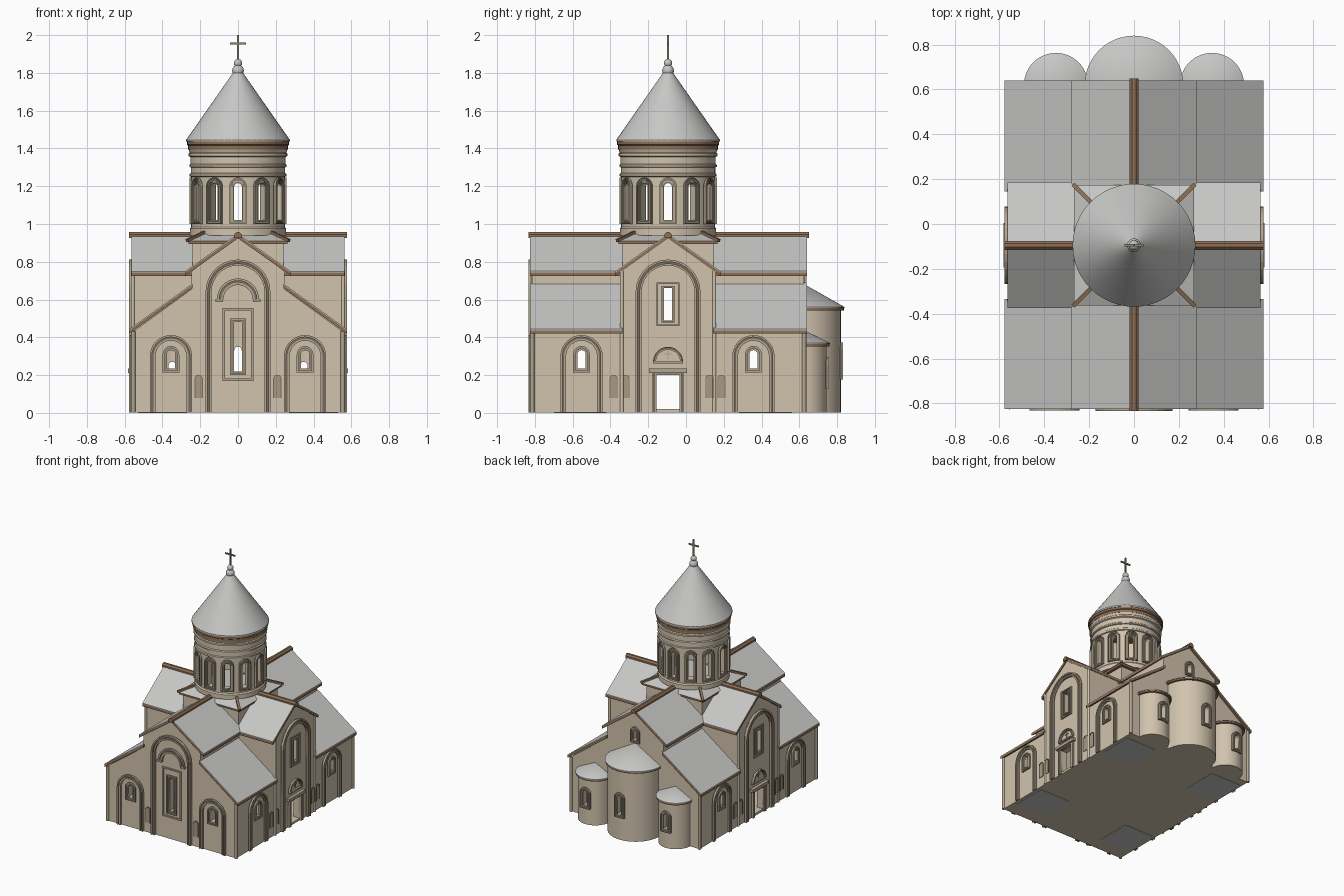
import bpy, bmesh
from math import sin, cos, pi
from mathutils import Matrix, Vector

if "Cube" in bpy.data.objects:
    bpy.data.objects.remove(bpy.data.objects["Cube"])


def material(name, r, g, b):
    m = bpy.data.materials.new(name)
    m.use_nodes = True
    m.diffuse_color = (r, g, b, 1)
    m.node_tree.nodes["Principled BSDF"].inputs["Base Color"].default_value = (r, g, b, 1)
    return m


STONE = material("warm stone", .64, .55, .42)
TRIM = material("carved trim", .45, .38, .28)
GROOVE = material("dark groove", .18, .15, .11)
NICHE = material("niche stone", .38, .32, .24)
ROOF = material("grey roof", .57, .57, .56)
WOOD = material("brown edging", .27, .16, .09)
BRASS = material("cross metal", .30, .24, .16)

ID = Matrix.Identity(4)
CY = -.095          # centre of the crossing
FRONT, BACK, SIDE = -.815, .625, .555


def finish(name, bm, mat, M=ID, smooth=False):
    bmesh.ops.recalc_face_normals(bm, faces=bm.faces[:])
    bm.transform(M)
    me = bpy.data.meshes.new(name)
    bm.to_mesh(me)
    bm.free()
    me.materials.append(mat)
    ob = bpy.data.objects.new(name, me)
    bpy.context.collection.objects.link(ob)
    if smooth:
        bpy.ops.object.select_all(action='DESELECT')
        ob.select_set(True)
        bpy.context.view_layer.objects.active = ob
        bpy.ops.object.shade_smooth_by_angle(angle=.6)
    return ob


def place(x, y, angle=0):
    return Matrix.Translation((x, y, 0)) @ Matrix.Rotation(angle, 4, 'Z')


def prism(name, pts, y0, y1, mat, M=ID):
    """Extrude an (x, z) outline from y0 to y1."""
    bm = bmesh.new()
    f = bm.faces.new([bm.verts.new((x, y0, z)) for x, z in pts])
    ext = bmesh.ops.extrude_face_region(bm, geom=[f])["geom"]
    bmesh.ops.translate(bm, vec=(0, y1 - y0, 0),
                        verts=[v for v in ext if isinstance(v, bmesh.types.BMVert)])
    return finish(name, bm, mat, M)


def lathe(name, pts, mat, x=0, y=CY, closed=False, steps=48):
    bm = bmesh.new()
    vs = [bm.verts.new((r, 0, z)) for r, z in pts]
    es = [bm.edges.new(p) for p in zip(vs, vs[1:])]
    if closed:
        es.append(bm.edges.new((vs[-1], vs[0])))
    bmesh.ops.spin(bm, geom=vs + es, cent=(0, 0, 0), axis=(0, 0, 1), angle=2 * pi, steps=steps)
    bmesh.ops.remove_doubles(bm, verts=bm.verts[:], dist=1e-5)
    return finish(name, bm, mat, place(x, y), True)


def drum_solid(name, r, z0, z1, mat, x=0, y=CY, steps=48):
    return lathe(name, [(0, z0), (r, z0), (r, z1), (0, z1)], mat, x, y, steps=steps)


def rect(r, z0, z1):
    return [(r, z0), (r, z1), (-r, z1), (-r, z0)]


def arch(r, z0, spring, n=14):
    arc = [(r * cos(pi * i / n), spring + r * sin(pi * i / n)) for i in range(n + 1)]
    return arc if spring == z0 else [(r, z0)] + arc + [(-r, z0)]


def band(name, M, outer, inner, depth, mat, closed=False):
    """Raised strip between two outlines lying on a wall."""
    bm = bmesh.new()
    rings = [[bm.verts.new((x, y, z)) for x, z in pts]
             for pts, y in ((outer, -depth), (inner, -depth), (inner, .01), (outer, .01))]
    n = len(outer)
    for i in range(n if closed else n - 1):
        j = (i + 1) % n
        for k in range(4):
            a, b = rings[k], rings[(k + 1) % 4]
            bm.faces.new((a[i], a[j], b[j], b[i]))
    if not closed:
        for i in (0, n - 1):
            bm.faces.new([r[i] for r in rings])
    return finish(name, bm, mat, M)


def moulding(name, M, r, z0, spring, w, closed=False, depth=.016, shape=arch):
    """Double rounded moulding with a dark groove between the two ribs."""
    def line(t):
        top = spring if shape is arch else spring - t
        return shape(r - t, z0 + (t if closed else 0), top)
    band(name + "_groove", M, line(0), line(w), depth * .4, GROOVE, closed)
    band(name + "_outer_rib", M, line(0), line(w * .36), depth, TRIM, closed)
    band(name + "_inner_rib", M, line(w * .64), line(w), depth * .85, TRIM, closed)


def boolean(ob, other, op='DIFFERENCE'):
    mod = ob.modifiers.new("cut", 'BOOLEAN')
    mod.operation, mod.solver, mod.object = op, 'EXACT', other
    dep = bpy.context.evaluated_depsgraph_get()
    me = bpy.data.meshes.new_from_object(ob.evaluated_get(dep))
    ob.modifiers.clear()
    ob.data = me
    bpy.data.objects.remove(other)


# Walls: nave with aisles, transept and three apses joined, then hollowed
def gable(w, z0, eave, top):
    return [(-w, z0), (w, z0), (w, eave), (0, top), (-w, eave)]


def basilica(a, n, z0, low, mid, eave, top):
    return [(-a, z0), (a, z0), (a, low), (n, mid), (n, eave), (0, top),
            (-n, eave), (-n, mid), (-a, low)]


CROSS = place(0, CY, pi / 2)
APSES = [("main_apse", 0, .2, .22, .55, .685, .20, .33), ("left_apse", .348, .125, .143, .36, .44, .15, .25),
         ("right_apse", -.348, .125, .143, .36, .44, .15, .25)]
walls = prism("walls", basilica(SIDE, .245, .003, .43, .656, .75, .927), FRONT, BACK, STONE)
boolean(walls, prism("t", gable(.245, .003, .75, .927), -.558, .558, STONE, CROSS), 'UNION')
for n, x, r, *_, in APSES:
    boolean(walls, drum_solid(n, r, .003, _[1], STONE, x, .62), 'UNION')
boolean(walls, prism("c", basilica(.505, .2, .02, .39, .6, .71, .85), -.765, .575, STONE))
boolean(walls, prism("c", gable(.2, .02, .71, .85), -.506, .506, STONE, CROSS))
for n, x, r, *_ in APSES:
    boolean(walls, drum_solid(n, r - .035, .02, _[1] - .03, STONE, x, .615))


def window(M, r, z0, spring, shape=arch):
    boolean(walls, prism("c", shape(r, z0, spring), -.1, .1, STONE, M))


def framed_window(name, M, r=.022, z0=.235, spring=.31):
    window(M, r, z0, spring)
    moulding(name, M, r + .022, z0 - .022, spring, .022, True, .012)


def aisle_bay(name, M):
    moulding(name + "_arch", M, .112, .003, .3, .03)
    framed_window(name + "_window", M)


def niche(M):
    prism("blind_niche", arch(.02, .08, .18), -.004, .01, NICHE, M)
    band("niche_edge", M, arch(.022, .08, .18), arch(.018, .08, .18), .007, GROOVE)


# Front wall
M = place(0, FRONT)
moulding("front_great_arch", M, .172, .003, .64, .032, depth=.02)
window(M, .022, .22, .48, rect)
moulding("front_window_frame", M, .042, .2, .5, .02, True, .012, rect)
band("front_panel_frame", M, rect(.082, .17, .555), rect(.07, .182, .543), .008, TRIM, True)
moulding("front_hood", M, .112, .6, .6, .035, depth=.016)
for s in (-1, 1):
    prism("hood_foot", rect(.02, .588, .602), -.018, .01, TRIM, place(s * .1, FRONT))
    aisle_bay("front_aisle", place(s * .355, FRONT))
    niche(place(s * .208, FRONT))

# Side walls with the transept doors
for s in (-1, 1):
    def on_side(y, out=SIDE):
        return place(s * out, y, s * pi / 2)
    for y in (-.553, .357):
        aisle_bay("side_aisle", on_side(y))
    for y in (-.384, -.32, .124, .188):
        niche(on_side(y, .558 if -.34 < y < .15 else SIDE))
    M = on_side(CY, .558)
    moulding("side_great_arch", M, .172, .003, .64, .032, depth=.02)
    window(M, .022, .49, .66, rect)
    moulding("transept_window_frame", M, .034, .478, .672, .012, True, .01, rect)
    band("transept_panel_frame", M, rect(.06, .46, .69), rect(.052, .468, .682), .008, TRIM, True)
    window(M, .06, .02, .2, rect)
    moulding("door_frame", M, .082, .003, .222, .022, shape=rect)
    prism("door_lintel", rect(.1, .212, .235), -.025, .01, TRIM, M)
    moulding("door_tympanum", M, .08, .27, .27, .016)
    band("tympanum_base", M, [(-.08, .272), (.08, .272)], [(-.08, .262), (.08, .262)], .014, TRIM)
    prism("tympanum_cross_post", rect(.003, .285, .33), -.006, .01, TRIM, M)
    prism("tympanum_cross_arm", rect(.02, .308, .314), -.006, .01, TRIM, M)
    # Corner shafts
    for y in (FRONT, BACK):
        drum_solid("corner_shaft", .012, .003, .43, TRIM, s * SIDE, y, 12)
    for y in (CY - .245, CY + .245):
        drum_solid("transept_shaft", .01, .003, .75, STONE, s * .557, y, 12)

# Apse windows, eaves and half-cone roofs
for n, x, r, rr, eave, top, w0, w1 in APSES:
    framed_window(n + "_window", place(x, .62 + r, pi), .02, w0, w1)
    drum_solid(n + "_eave", rr - .004, eave - .008, eave + .006, WOOD, x, .62)
    lathe(n + "_roof", [(0, eave + .004), (rr, eave + .004), (rr, eave + .01), (0, top)], ROOF, x, .62)
framed_window("back_gable_window", place(0, BACK, pi), .018, .71, .77)


# Roofs: brown boarding under a thin grey covering, with brown ridges
def slope(name, p, q, y0, y1, M=ID):
    for s in (-1, 1):
        for part, hi, lo, mat in (("boards", -.006, -.024, WOOD), ("cover", 0, -.006, ROOF)):
            prism(name + "_" + part, [(s * p[0], p[1] + hi), (s * q[0], q[1] + hi),
                                      (s * q[0], q[1] + lo), (s * p[0], p[1] + lo)], y0, y1, mat, M)


slope("nave_roof", (0, .948), (.28, .75), -.825, .64)
slope("transept_roof", (0, .947), (.28, .749), -.565, .565, CROSS)
slope("front_aisle_roof", (.24, .685), (.577, .443), -.825, -.335)
slope("back_aisle_roof", (.24, .685), (.577, .443), .145, .64)
cap = [(-.02, .925), (.02, .925), (.02, .945), (.008, .957), (-.008, .957), (-.02, .945)]
prism("nave_ridge", cap, -.835, .65, WOOD)
prism("transept_ridge", cap, -.577, .577, WOOD, CROSS)

# Square crossing base with a low hipped roof
prism("crossing_base", rect(.24, .7, .9), CY - .24, CY + .24, STONE)
prism("crossing_eave", rect(.262, .893, .91), CY - .262, CY + .262, WOOD)
bm = bmesh.new()
bmesh.ops.create_cone(bm, cap_ends=True, segments=4, radius1=.268 * 2 ** .5, radius2=.15 * 2 ** .5, depth=.055,
                      matrix=Matrix.Translation((0, CY, .9375)) @ Matrix.Rotation(pi / 4, 4, 'Z'))
finish("crossing_roof", bm, ROOF)
for k in range(4):
    d = Vector((1, 1)) * 1
    a, b = Vector((.27, .27, .912)), Vector((.16, .16, .964))
    bm = bmesh.new()
    bmesh.ops.create_cube(bm, size=1)
    bmesh.ops.scale(bm, vec=(.018, .016, (b - a).length), verts=bm.verts[:])
    bm.transform(Matrix.Translation((a + b) / 2) @ (b - a).to_track_quat('Z', 'Y').to_matrix().to_4x4())
    finish("hip_ridge", bm, WOOD, place(0, CY, k * pi / 2))

# Drum with twelve tall windows
drum = lathe("drum", [(.2, .94), (.255, .94), (.255, .975), (.248, .985), (.248, 1.25), (.256, 1.253),
                      (.256, 1.265), (.25, 1.27), (.25, 1.3), (.258, 1.303), (.258, 1.312), (.252, 1.318),
                      (.252, 1.355), (.262, 1.36), (.262, 1.372), (.256, 1.378), (.264, 1.4), (.2, 1.4)],
             STONE, closed=True)
for k in range(6):
    boolean(drum, prism("c", arch(.021, 1.02, 1.195), -.4, .4, STONE, place(0, CY, k * pi / 6)))
for k in range(12):
    M = place(0, CY, k * pi / 6) @ Matrix.Translation((0, -.246, 0))
    moulding("drum_window_outer", M, .046, 1.0, 1.2, .014, True, .012)
    moulding("drum_window_inner", M, .031, 1.01, 1.196, .01, True, .008)

# Conical roof, finial and cross
lathe("cone_eave", [(0, 1.395), (.264, 1.395), (.264, 1.415), (.27, 1.42), (.27, 1.44), (0, 1.44)], WOOD)
lathe("cone_roof", [(0, 1.436), (.274, 1.436), (.274, 1.446), (.02, 1.81), (0, 1.81)], ROOF)
for z, r in ((1.812, .031), (1.852, .022)):
    lathe("finial_ball", [(r * sin(pi * i / 12), z - r * cos(pi * i / 12)) for i in range(13)], ROOF, steps=24)
prism("cross_post", rect(.005, 1.86, 2.0), CY - .005, CY + .005, BRASS)
prism("cross_arm", rect(.042, 1.95, 1.96), CY - .005, CY + .005, BRASS)

# Foundation plates under the four corner bays
for s in (-1, 1):
    for y in (-.56, .42):
        prism("foundation_plate", rect(.13, 0, .004), y - .14, y + .14, ROOF, place(s * .4, 0))
